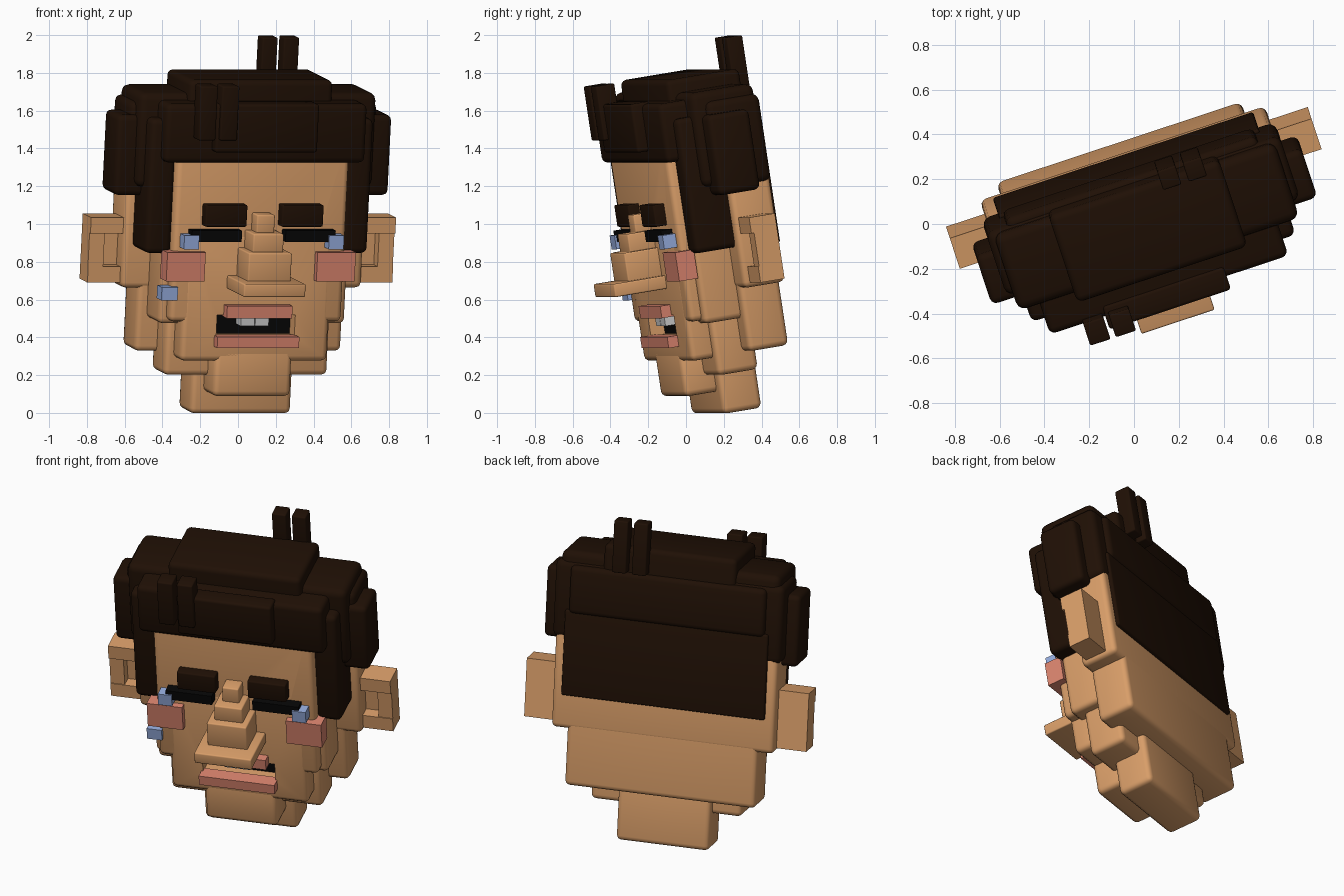
import bpy, bmesh, math
from mathutils import Matrix, Vector

if "Cube" in bpy.data.objects:
    bpy.data.objects.remove(bpy.data.objects["Cube"])

# Head pose: turned about z and nodding forward
POSE = (Matrix.Translation((0.047, 0.016, 0.99)) @ Matrix.Rotation(math.radians(18.3), 4, 'Z')
        @ Matrix.Rotation(math.radians(9), 4, 'X'))


def material(name, color):
    m = bpy.data.materials.new(name)
    m.diffuse_color = (*color, 1)
    m.use_nodes = True
    m.node_tree.nodes["Principled BSDF"].inputs["Base Color"].default_value = m.diffuse_color
    return m


SKIN = material("skin", (0.69, 0.34, 0.14))
HAIR = material("hair", (0.014, 0.005, 0.0015))
BLACK = material("black", (0.002, 0.002, 0.002))
PINK = material("pink", (0.70, 0.23, 0.155))
BLUE = material("blue", (0.30, 0.41, 0.72))
WHITE = material("white", (0.65, 0.65, 0.65))


def box(name, mat, x, y, z, bevel=0.0):
    """Box from three (low, high) ranges in head space."""
    bm = bmesh.new()
    bmesh.ops.create_cube(bm, size=1)
    for v in bm.verts:
        v.co = Vector([(r[0] + r[1]) / 2 + c * (r[1] - r[0]) for r, c in zip((x, y, z), v.co)])
    if bevel:
        bmesh.ops.bevel(bm, geom=bm.edges[:], offset=bevel, segments=3, profile=0.5, affect='EDGES')
    me = bpy.data.meshes.new(name)
    bm.to_mesh(me)
    bm.free()
    me.materials.append(mat)
    ob = bpy.data.objects.new(name, me)
    bpy.context.collection.objects.link(ob)
    ob.matrix_world = POSE
    if bevel:
        for o in bpy.context.selected_objects:
            o.select_set(False)
        ob.select_set(True)
        bpy.context.view_layer.objects.active = ob
        bpy.ops.object.shade_smooth_by_angle(angle=math.radians(40))
    return ob


def mid(name, mat, half, y, z, bevel=0.0):
    return box(name, mat, (-half, half), y, z, bevel)


def pair(name, mat, x, y, z, bevel=0.0):
    box(name + "_right", mat, x, y, z, bevel)
    box(name + "_left", mat, (-x[1], -x[0]), y, z, bevel)


# Skull, jaw and neck layers
B = 0.03
mid("skull_wide", SKIN, 0.67, (0.035, 0.27), (-0.34, 0.3), B)
mid("skull_lower", SKIN, 0.575, (0.04, 0.268), (-0.68, 0.3), B)
cheeks = mid("cheek_layer", SKIN, 0.52, (-0.165, 0.12), (-0.5, 0.5), B)
face = mid("face_front", SKIN, 0.48, (-0.228, 0.0), (-0.48, 0.5), B)
jaw = mid("jaw_front", SKIN, 0.41, (-0.23, -0.05), (-0.69, 0.0), B)
mid("jaw_back", SKIN, 0.455, (-0.11, 0.12), (-0.785, -0.2), B)
mid("chin", SKIN, 0.215, (-0.23, -0.02), (-0.88, -0.62), B)
mid("neck", SKIN, 0.28, (-0.055, 0.165), (-1.0, -0.5), B)

# Mouth cavity cut into the face
cutter = mid("mouth_cutter", BLACK, 0.218, (-0.4, -0.135), (-0.555, -0.44))
cutter.hide_render = True
cutter.hide_viewport = True
for ob in (cheeks, face, jaw):
    m = ob.modifiers.new("mouth", 'BOOLEAN')
    m.operation = 'DIFFERENCE'
    m.solver = 'EXACT'
    m.object = cutter

# Hair layers
mid("hair_top", HAIR, 0.40, (-0.135, 0.28), (0.4, 0.80), B)
mid("hair_fringe", HAIR, 0.56, (-0.25, 0.26), (0.375, 0.69), B)
mid("hair_crown_side", HAIR, 0.66, (-0.10, 0.26), (0.22, 0.725), 0.04)
mid("hair_band", HAIR, 0.69, (-0.03, 0.275), (0.20, 0.67), 0.04)
pair("hair_side", HAIR, (0.55, 0.765), (-0.055, 0.18), (0.17, 0.60), B)
pair("sideburn", HAIR, (0.475, 0.62), (-0.185, 0.10), (-0.12, 0.6), B)
box("fringe_panel", HAIR, (-0.3, 0.27), (-0.31, -0.2), (0.44, 0.70), 0.015)
mid("hair_back_lower", HAIR, 0.612, (0.1, 0.292), (-0.135, 0.38), 0.012)
mid("hair_back_upper", HAIR, 0.59, (0.1, 0.305), (0.36, 0.65), B)
for i in range(2):
    u = 0.122 + i * 0.12
    box(f"back_tuft_{i}", HAIR, (u, u + 0.085), (0.255, 0.345), (0.655, 0.968), 0.008)
    u = -0.405 + i * 0.12
    box(f"front_tuft_{i}", HAIR, (u, u + 0.095), (-0.335, -0.23), (0.51, 0.80), 0.008)

# Brows, closed eyes, tears, blush
pair("eyebrow", HAIR, (0.097, 0.328), (-0.29, -0.2), (0.04, 0.157), 0.008)
pair("eye", BLACK, (0.122, 0.40), (-0.29, -0.2), (-0.04, 0.02))
pair("tear", BLUE, (0.362, 0.445), (-0.30, -0.2), (-0.078, -0.004))
box("tear_low", BLUE, (-0.54, -0.45), (-0.25, -0.17), (-0.36, -0.29))
pair("blush", PINK, (0.312, 0.525), (-0.27, -0.165), (-0.255, -0.10))

# Stepped nose
for i, (half, front, lo, hi) in enumerate([(0.172, -0.52, -0.30, -0.23), (0.12, -0.42, -0.24, -0.08),
                                           (0.085, -0.375, -0.09, 0.015), (0.05, -0.315, 0.0, 0.108)]):
    mid(f"nose_step_{i}", SKIN, half, (front, -0.2), (lo, hi), 0.008)

# Mouth
mid("lower_lip", PINK, 0.228, (-0.287, -0.2), (-0.61, -0.55))
mid("upper_lip", PINK, 0.182, (-0.285, -0.2), (-0.45, -0.385))
mid("mouth_gap", BLACK, 0.217, (-0.15, -0.13), (-0.554, -0.441))
for i in range(2):
    u = -0.085 + i * 0.08
    box(f"tooth_{i}", WHITE, (u, u + 0.075), (-0.235, -0.145), (-0.50, -0.44))

# Ears: thin back plate with a raised rim
pair("ear_plate", SKIN, (0.6, 0.84), (0.14, 0.205), (-0.31, 0.03))
pair("ear_outer_rim", SKIN, (0.765, 0.85), (0.075, 0.205), (-0.315, -0.03))
pair("ear_top_rim", SKIN, (0.6, 0.85), (0.06, 0.205), (-0.05, 0.035))
pair("ear_bottom_rim", SKIN, (0.6, 0.85), (0.07, 0.205), (-0.315, -0.23))
